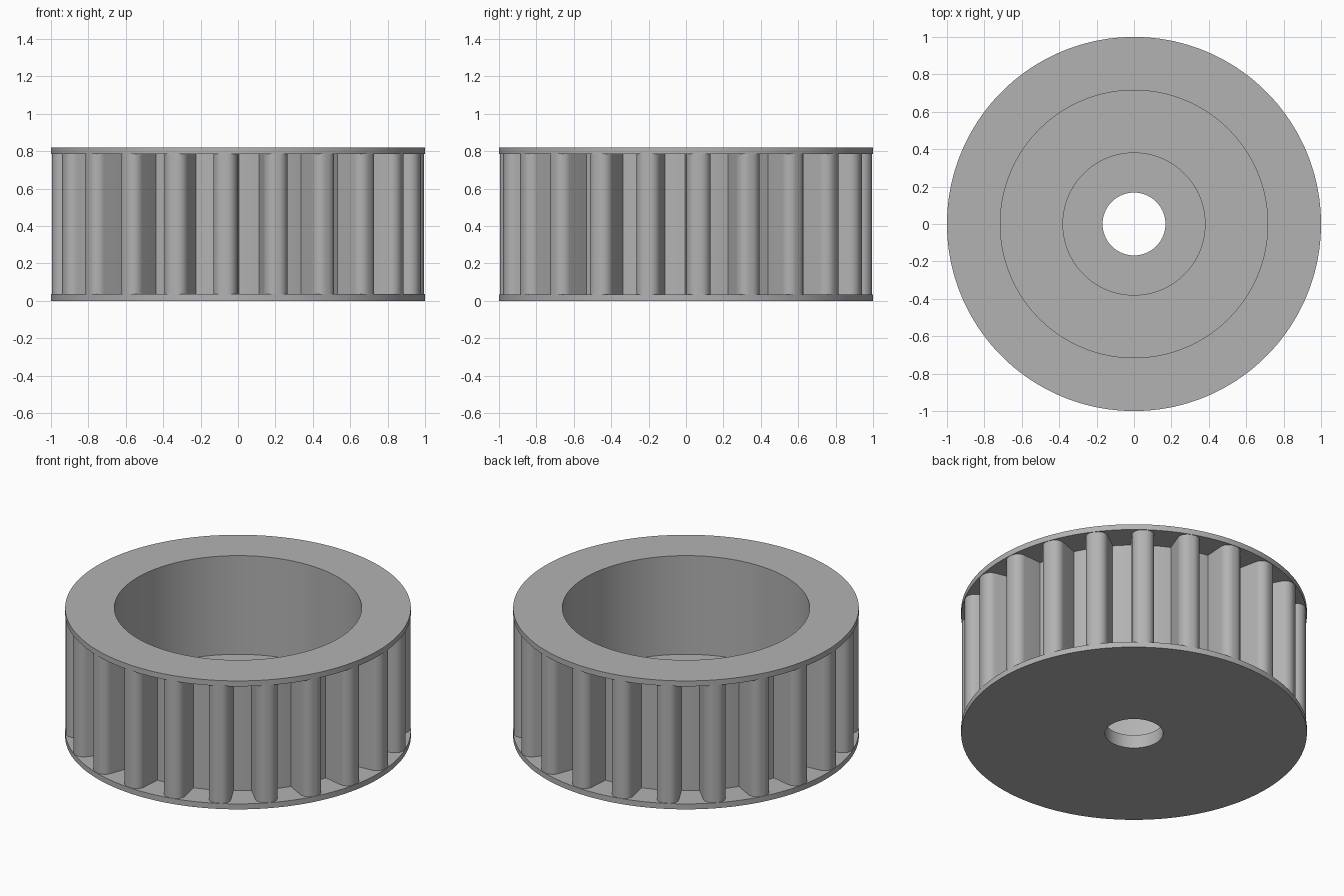
import bpy, bmesh
from math import sin, cos, pi, radians
from mathutils import Matrix

cube = bpy.data.objects.get("Cube")
if cube:
    bpy.data.objects.remove(cube, do_unlink=True)

HEIGHT, FLANGE = 0.82, 0.035
RIM, ROOT, BORE = 1.0, 0.82, 0.715
TEETH, HALF_WIDTH, TIP, FILLET = 22, 0.064, 0.997, 0.055
SEGMENTS = 180

grey = bpy.data.materials.new("machined grey")
grey.use_nodes = True
colour = (0.45, 0.45, 0.45, 1)
grey.diffuse_color = colour
grey.node_tree.nodes["Principled BSDF"].inputs["Base Color"].default_value = colour


def finish(name, bm):
    bmesh.ops.recalc_face_normals(bm, faces=bm.faces)
    mesh = bpy.data.meshes.new(name)
    bm.to_mesh(mesh)
    bm.free()
    mesh.materials.append(grey)
    obj = bpy.data.objects.new(name, mesh)
    bpy.context.collection.objects.link(obj)
    bpy.ops.object.select_all(action="DESELECT")
    obj.select_set(True)
    bpy.context.view_layer.objects.active = obj
    bpy.ops.object.shade_smooth_by_angle(angle=radians(30))
    return obj


# Flanged hub: closed section turned around z, with bore, stepped floor and shaft hole
section = [(0.168, 0), (RIM, 0), (RIM, FLANGE), (ROOT, FLANGE),
           (ROOT, HEIGHT - FLANGE), (RIM, HEIGHT - FLANGE), (RIM, HEIGHT),
           (BORE, HEIGHT), (BORE, 0.19), (0.38, 0.19), (0.38, 0.085), (0.168, 0.085)]
bm = bmesh.new()
rings = []
for i in range(SEGMENTS):
    a = 2 * pi * i / SEGMENTS
    rings.append([bm.verts.new((r * cos(a), r * sin(a), z)) for r, z in section])
for i, ring in enumerate(rings):
    after = rings[(i + 1) % SEGMENTS]
    for j in range(len(section)):
        k = (j + 1) % len(section)
        bm.faces.new((ring[j], after[j], after[k], ring[k]))
finish("flanged_hub", bm)

# Teeth: parallel sides and rounded tips, ends sunk into the flanges
outline = [(ROOT - 0.03, -HALF_WIDTH)]
for side, start in ((-1, -90), (1, 0)):
    for step in range(9):
        a = radians(start + 90 * step / 8)
        outline.append((TIP - FILLET + FILLET * cos(a),
                        side * (HALF_WIDTH - FILLET) + FILLET * sin(a)))
outline.append((ROOT - 0.03, HALF_WIDTH))
low, high = FLANGE - 0.01, HEIGHT - FLANGE + 0.01
bm = bmesh.new()
for i in range(TEETH):
    turn = Matrix.Rotation(2 * pi * (i + 0.25) / TEETH, 4, "Z")
    base = bm.faces.new([bm.verts.new((x, y, low)) for x, y in outline])
    top = bmesh.ops.extrude_face_region(bm, geom=[base])["geom"]
    raised = [v for v in top if isinstance(v, bmesh.types.BMVert)]
    bmesh.ops.translate(bm, verts=raised, vec=(0, 0, high - low))
    bmesh.ops.transform(bm, matrix=turn, verts=list(base.verts) + raised)
finish("teeth", bm)
